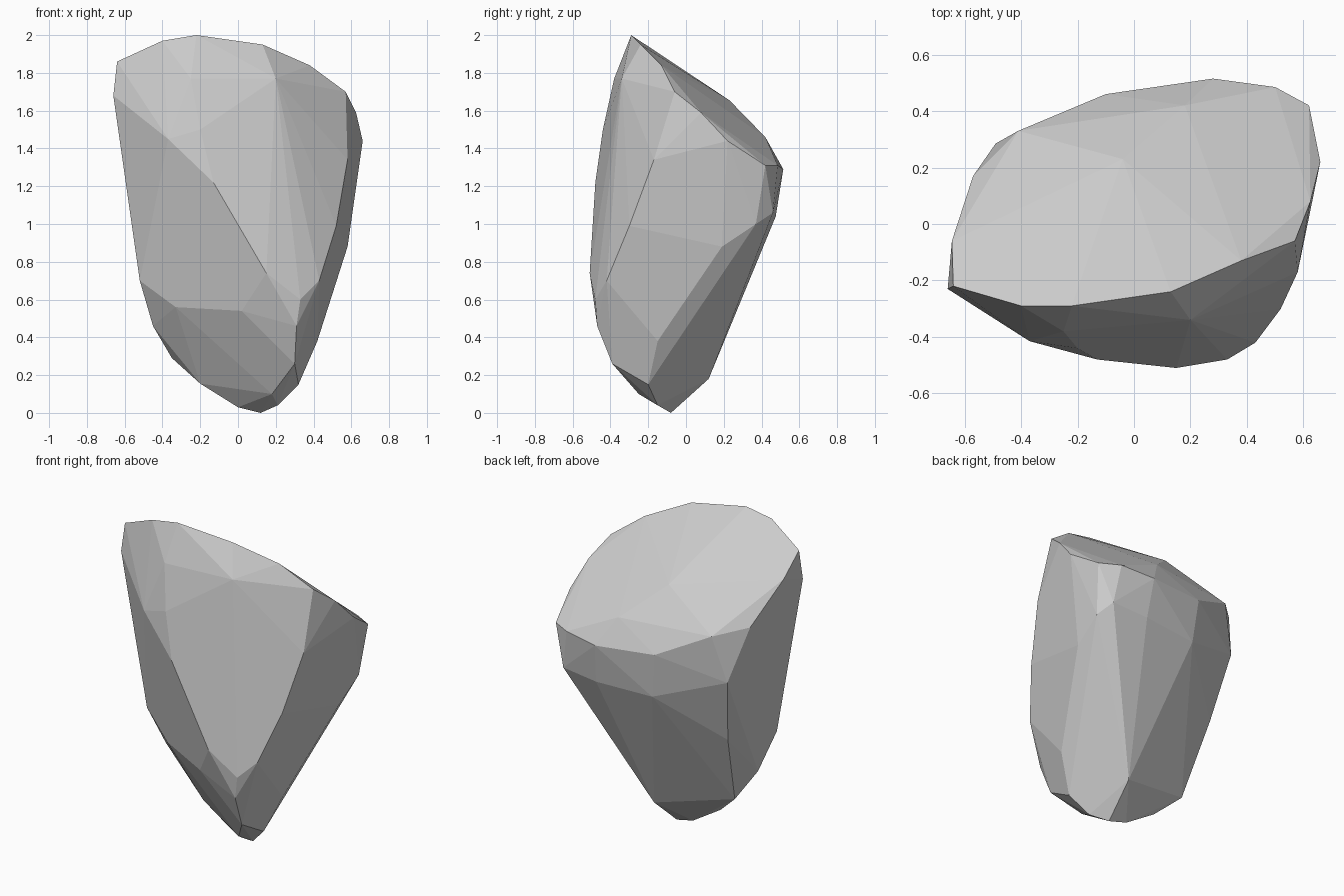
import bpy
import bmesh
from math import radians

# Slanted crown: rim corners of the tilted top face, plus its high points
crown = [
    (-.64, -.22, 1.86), (-.40, -.29, 1.97), (-.22, -.29, 2.0), (.13, -.24, 1.95),
    (.38, -.13, 1.84), (.57, -.06, 1.70), (.625, .08, 1.59), (.66, .22, 1.44),
    (.62, .42, 1.31), (.50, .485, 1.31), (.28, .515, 1.29), (-.10, .46, 1.31),
    (-.41, .33, 1.46), (-.57, .17, 1.50), (-.645, -.06, 1.74), (-.04, .23, 1.655),
    (.18, .42, 1.46),
]
# Flanks: corners of the large side facets
flanks = [
    (-.66, -.23, 1.68), (-.37, -.415, 1.45), (-.13, -.48, 1.22), (.20, -.34, 1.77),
    (-.20, -.44, 1.50), (-.25, -.38, 1.77),
    (.58, -.17, 1.34), (.52, -.30, .99), (.43, -.42, .70), (.33, -.48, .60),
    (.59, .37, 1.0), (.54, .46, 1.06), (.30, .475, 1.04),
    (-.07, .44, 1.03), (-.49, .285, 1.17), (-.42, .18, .75), (-.52, -.17, .70),
    (-.33, -.24, .56), (.15, -.51, .74), (.58, .19, .88),
]
# Tapered foot: corners of the small facets near the ground
foot = [
    (.02, -.41, .54), (.31, -.47, .46), (-.45, -.08, .46),
    (-.35, .01, .29), (.42, -.15, .38), (.30, -.39, .26), (.18, -.25, .10),
    (-.20, -.06, .155), (.32, -.20, .15), (.14, .12, .18), (.21, -.15, .04),
    (0, -.07, .03), (.12, -.08, 0),
]

# Rock: wrap the corners in one faceted convex skin
bm = bmesh.new()
for co in crown + flanks + foot:
    bm.verts.new(co)
bmesh.ops.convex_hull(bm, input=bm.verts)
loose = [v for v in bm.verts if not v.link_faces]
bmesh.ops.delete(bm, geom=loose, context='VERTS')

# Merge nearly flat neighbours into broad facets
bmesh.ops.dissolve_limit(bm, angle_limit=radians(3), verts=bm.verts, edges=bm.edges)
bmesh.ops.recalc_face_normals(bm, faces=bm.faces)

mesh = bpy.data.meshes.new("rock")
bm.to_mesh(mesh)
bm.free()
rock = bpy.data.objects.new("rock", mesh)
bpy.context.collection.objects.link(rock)
